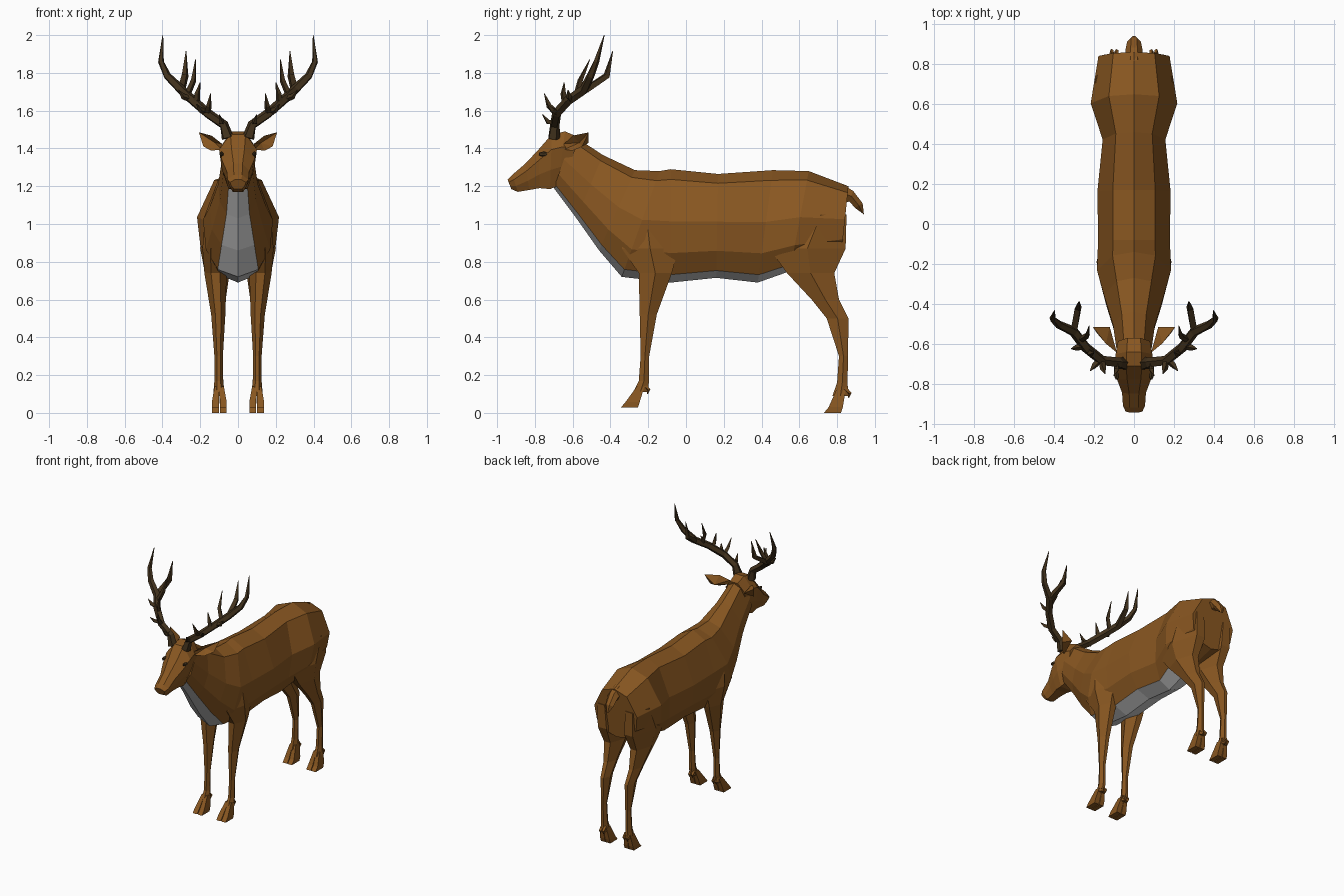
import bpy, bmesh
from mathutils import Vector


def material(name, rgb):
    m = bpy.data.materials.new(name)
    m.diffuse_color = (*rgb, 1)
    return m


BROWN = material("brown_coat", (0.25, 0.095, 0.015))
DARK = material("dark_antler", (0.055, 0.032, 0.012))
PALE = material("grey_belly", (0.8, 0.8, 0.8))


def loft(bm, rings, mat_of=lambda span, side: 0):
    """Skin a list of equal-length point rings and cap both ends."""
    vs = [[bm.verts.new(p) for p in r] for r in rings]
    n = len(vs[0])
    for i in range(len(vs) - 1):
        for j in range(n):
            k = (j + 1) % n
            f = bm.faces.new((vs[i][j], vs[i][k], vs[i + 1][k], vs[i + 1][j]))
            f.material_index = mat_of(i, j)
    bm.faces.new(vs[0])
    bm.faces.new(vs[-1])


def finish(name, bm, mats, mirror=False):
    bmesh.ops.recalc_face_normals(bm, faces=bm.faces)
    me = bpy.data.meshes.new(name)
    bm.to_mesh(me)
    bm.free()
    for m in mats:
        me.materials.append(m)
    ob = bpy.data.objects.new(name, me)
    bpy.context.collection.objects.link(ob)
    if mirror:
        ob.modifiers.new("Mirror", 'MIRROR')
    return ob


def section(spec, half):
    """Symmetric ring between a top and a bottom point; half = (t down, x factor)."""
    yt, zt, yb, zb, w = spec
    pts = [(x * w, yt + (yb - yt) * t, zt + (zb - zt) * t) for t, x in half]
    return pts + [(-x, y, z) for x, y, z in reversed(pts) if x > 1e-6]


def tube(bm, pts, radii, sides=5):
    """Tapering tube along a path."""
    from math import cos, sin, tau
    pts = [Vector(p) for p in pts]
    rings = []
    for i, p in enumerate(pts):
        d = (pts[min(i + 1, len(pts) - 1)] - pts[max(i - 1, 0)]).normalized()
        u = d.cross(Vector((0.3, 1, 0.1))).normalized()
        v = d.cross(u)
        rings.append([p + radii[i] * (u * cos(tau * k / sides) + v * sin(tau * k / sides))
                      for k in range(sides)])
    loft(bm, rings)


# Body and neck: y/z of top, y/z of bottom, half width
BODY = [(-0.60, 1.47, -0.70, 1.19, 0.085), (-0.44, 1.365, -0.58, 1.03, 0.105),
        (-0.27, 1.285, -0.46, 0.86, 0.15), (-0.14, 1.28, -0.34, 0.72, 0.185),
        (-0.08, 1.29, -0.08, 0.69, 0.18), (0.17, 1.265, 0.16, 0.715, 0.183),
        (0.46, 1.285, 0.38, 0.69, 0.157), (0.65, 1.28, 0.55, 0.75, 0.217),
        (0.86, 1.20, 0.82, 0.82, 0.178)]
BODY_HALF = [(0, 0), (0.09, 0.58), (0.46, 1), (0.74, 0.92), (0.93, 0.58), (1, 0)]
bm = bmesh.new()
loft(bm, [section(s, BODY_HALF) for s in BODY],
     lambda span, side: 1 if side in (4, 5) and span < 7 else 0)
finish("body", bm, [BROWN, PALE])

# Head
HEAD = [(-0.57, 1.46, -0.63, 1.24, 0.08), (-0.64, 1.49, -0.68, 1.20, 0.092),
        (-0.71, 1.475, -0.72, 1.185, 0.1), (-0.78, 1.395, -0.775, 1.19, 0.085),
        (-0.85, 1.32, -0.83, 1.18, 0.06), (-0.92, 1.26, -0.89, 1.17, 0.055),
        (-0.945, 1.235, -0.925, 1.185, 0.042)]
HEAD_HALF = [(0, 0.4), (0.28, 1), (0.65, 0.85), (1, 0.5)]
bm = bmesh.new()
loft(bm, [section(s, HEAD_HALF) for s in HEAD])
finish("head", bm, [BROWN])

# Eyes
bm = bmesh.new()
bmesh.ops.create_icosphere(bm, subdivisions=1, radius=0.018)
bmesh.ops.scale(bm, verts=bm.verts, vec=(0.7, 1.6, 0.8))
bmesh.ops.translate(bm, verts=bm.verts, vec=(0.087, -0.755, 1.37))
finish("eyes", bm, [DARK], True)

# Ears: thin folded leaves pointing outwards and back
bm = bmesh.new()
outline = [(0.085, -0.645, 1.425), (0.14, -0.60, 1.468), (0.207, -0.515, 1.485),
           (0.183, -0.55, 1.41), (0.14, -0.60, 1.388), (0.085, -0.645, 1.395)]
rim = [bm.verts.new(p) for p in outline]
back = bm.verts.new((0.162, -0.565, 1.43))
fold = bm.verts.new((0.137, -0.585, 1.43))
for a, b in zip(rim, rim[1:] + rim[:1]):
    bm.faces.new((a, b, fold))
    bm.faces.new((b, a, back))
bmesh.ops.translate(bm, verts=[back], vec=(-0.005, 0.01, 0))
bmesh.ops.translate(bm, verts=[fold], vec=(-0.015, 0.02, 0))
bmesh.ops.translate(bm, verts=[back], vec=(-0.035, 0.04, 0))
finish("ears", bm, [BROWN], True)

# Antlers: one main beam and its tines
bm = bmesh.new()
tube(bm, [(0.055, -0.70, 1.455), (0.075, -0.695, 1.525), (0.16, -0.685, 1.585),
          (0.24, -0.62, 1.655), (0.30, -0.54, 1.71), (0.375, -0.505, 1.785),
          (0.408, -0.475, 1.86), (0.398, -0.433, 2.0)],
     [0.034, 0.026, 0.026, 0.026, 0.026, 0.021, 0.016, 0.002])
TINES = [[(0.09, -0.69, 1.54), (0.088, -0.73, 1.54), (0.10, -0.76, 1.58)],
         [(0.16, -0.685, 1.585), (0.155, -0.725, 1.625), (0.145, -0.75, 1.69)],
         [(0.17, -0.68, 1.59), (0.20, -0.71, 1.605), (0.22, -0.735, 1.635)],
         [(0.22, -0.64, 1.64), (0.215, -0.65, 1.69), (0.20, -0.645, 1.75)],
         [(0.25, -0.61, 1.66), (0.29, -0.62, 1.675), (0.315, -0.625, 1.71)],
         [(0.27, -0.58, 1.68), (0.235, -0.56, 1.76), (0.225, -0.51, 1.87)],
         [(0.30, -0.53, 1.71), (0.28, -0.42, 1.785), (0.275, -0.388, 1.915)]]
for i, t in enumerate(TINES):
    s = 1.3 if i == 6 else 1
    tube(bm, t, [0.018 * s, 0.015 * s, 0.002], 4)
finish("antlers", bm, [DARK], True)

# Legs: z, front y, back y, inner x, outer x
LEG_PROFILE = [(0.3, 0), (0.7, 0), (1, 0.5), (0.7, 1), (0.3, 1), (0, 0.5)]


def box_ring(z, y0, y1, x0, x1, profile=LEG_PROFILE):
    return [(x0 + (x1 - x0) * a, y0 + (y1 - y0) * b, z) for a, b in profile]


def leg(name, rows, sole, toe_y):
    bm = bmesh.new()
    loft(bm, [box_ring(*r) for r in rows])
    z, y0, y1, _, _ = rows[-1]
    square = [(0, 0), (1, 0), (1, 1), (0, 1)]
    # Cloven hoof with a dewclaw behind each toe
    for a, b, c, d in ((0.075, 0.099, 0.06, 0.096), (0.099, 0.124, 0.101, 0.138)):
        loft(bm, [box_ring(z + 0.03, y0 + 0.02, y1 - 0.015, a, b, square),
                  box_ring(sole + 0.03, toe_y + 0.025, toe_y + 0.10, c, d, square),
                  box_ring(sole, toe_y, toe_y + 0.09, c, d, square)])
        x = (a + b) / 2
        tube(bm, [(x, y1 - 0.02, z + 0.04), (x, y1 + 0.008, z + 0.012), (x, y1, z - 0.01)],
             [0.012, 0.01, 0.003], 4)
    finish(name, bm, [BROWN], True)


leg("front_legs", [(1.00, -0.27, -0.14, 0.08, 0.178), (0.87, -0.34, -0.04, 0.05, 0.188),
                   (0.74, -0.25, -0.075, 0.06, 0.178), (0.52, -0.245, -0.155, 0.067, 0.142),
                   (0.30, -0.24, -0.195, 0.08, 0.125), (0.17, -0.25, -0.195, 0.078, 0.125),
                   (0.11, -0.28, -0.205, 0.072, 0.13)], 0.028, -0.345)
leg("rear_legs", [(1.05, 0.58, 0.85, 0.04, 0.195), (0.87, 0.44, 0.845, 0.02, 0.2),
                  (0.74, 0.535, 0.785, 0.045, 0.175), (0.60, 0.665, 0.81, 0.065, 0.148),
                  (0.50, 0.745, 0.86, 0.07, 0.132), (0.30, 0.81, 0.858, 0.08, 0.122),
                  (0.16, 0.80, 0.855, 0.078, 0.125), (0.09, 0.775, 0.86, 0.072, 0.13)],
    0.0, 0.73)

# Tail
TAIL = [(0.82, 1.215, 0.84, 1.11, 0.045), (0.885, 1.175, 0.865, 1.12, 0.042),
        (0.935, 1.11, 0.895, 1.085, 0.034), (0.942, 1.05, 0.93, 1.06, 0.01)]
bm = bmesh.new()
loft(bm, [section(s, [(0, 0.4), (0.5, 1), (1, 0.4)]) for s in TAIL])
finish("tail", bm, [BROWN])
